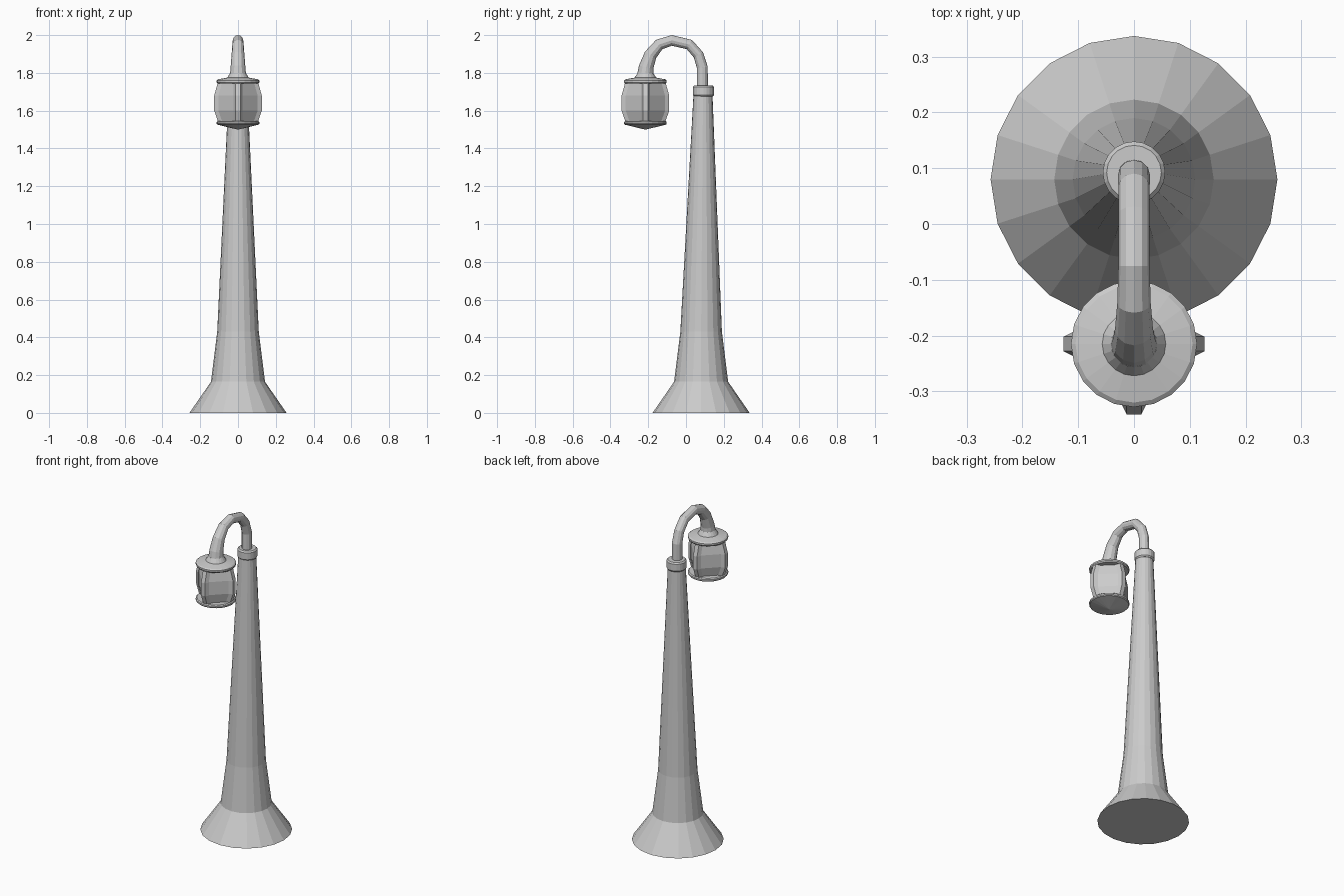
import bpy, bmesh, math
from mathutils import Vector

if "Cube" in bpy.data.objects:
    bpy.data.objects.remove(bpy.data.objects["Cube"])

LAMP_Y = -0.215


def finish(name, bm):
    bmesh.ops.recalc_face_normals(bm, faces=bm.faces)
    me = bpy.data.meshes.new(name)
    bm.to_mesh(me)
    bm.free()
    ob = bpy.data.objects.new(name, me)
    bpy.context.collection.objects.link(ob)
    return ob


def loft(name, rings, sides, follow=False):
    """Skin circular rings given as (y, z, radius); follow tilts them along the path."""
    bm = bmesh.new()
    loops = []
    for i, (y, z, r) in enumerate(rings):
        up = Vector((0, 0, 1))
        if follow:
            a, b = rings[max(i - 1, 0)], rings[min(i + 1, len(rings) - 1)]
            up = Vector((0, b[0] - a[0], b[1] - a[1])).normalized()
        x_dir = Vector((1, 0, 0))
        side = up.cross(x_dir)
        loops.append([bm.verts.new(Vector((0, y, z))
                      + x_dir * r * math.cos(2 * math.pi * k / sides)
                      + side * r * math.sin(2 * math.pi * k / sides))
                      for k in range(sides)])
    for a, b in zip(loops, loops[1:]):
        for k in range(sides):
            n = (k + 1) % sides
            bm.faces.new((a[k], a[n], b[n], b[k]))
    bm.faces.new(loops[0])
    bm.faces.new(loops[-1])
    return finish(name, bm)


# Flared post and its collar
loft("post", [(0.08, 0, 0.257), (0.08, 0.165, 0.143), (0.08, 0.43, 0.110),
              (0.09, 1.69, 0.050)], 20)
loft("post_collar", [(0.092, 1.675, 0.050), (0.092, 1.683, 0.056),
                     (0.092, 1.725, 0.056), (0.092, 1.733, 0.049)], 20)

# Gooseneck arm, thickening toward the lantern
loft("arm", [(0.087, 1.70, 0.029), (0.086, 1.83, 0.029), (0.066, 1.895, 0.028),
             (0.018, 1.950, 0.028), (-0.075, 1.972, 0.028), (-0.142, 1.950, 0.030),
             (-0.188, 1.895, 0.034), (-0.211, 1.83, 0.039), (-0.217, 1.775, 0.044)],
     12, follow=True)

# Lantern cap and pointed bottom
loft("lantern_cap", [(LAMP_Y, z, r) for z, r in
     [(1.743, 0.108), (1.750, 0.113), (1.760, 0.113), (1.766, 0.105),
      (1.775, 0.057), (1.80, 0.041)]], 20)
loft("lantern_bottom", [(LAMP_Y, z, r) for z, r in
     [(1.50, 0.002), (1.526, 0.109), (1.531, 0.113), (1.540, 0.113), (1.545, 0.107)]], 20)

# Four-sided bulging glass, corners facing front, back and sides
profile = [(1.54, 0.101), (1.60, 0.122), (1.68, 0.122), (1.748, 0.103)]
loft("lantern_glass", [(LAMP_Y, z, r) for z, r in profile], 4)

# Bent ribs over the glass corners
for i, side in enumerate(("right", "back", "left", "front")):
    ang = i * math.pi / 2
    out = Vector((math.cos(ang), math.sin(ang), 0))
    tan = Vector((-out.y, out.x, 0))
    bm = bmesh.new()
    loops = []
    for z, r in profile:
        c = Vector((0, LAMP_Y, z))
        section = [(0.004, -0.013), (0.004, 0.013), (-0.018, 0.024), (-0.018, -0.024)]
        loops.append([bm.verts.new(c + out * (r + d) + tan * w) for d, w in section])
    for a, b in zip(loops, loops[1:]):
        for k in range(4):
            n = (k + 1) % 4
            bm.faces.new((a[k], a[n], b[n], b[k]))
    bm.faces.new(loops[0])
    bm.faces.new(loops[-1])
    finish("lantern_rib_" + side, bm)
